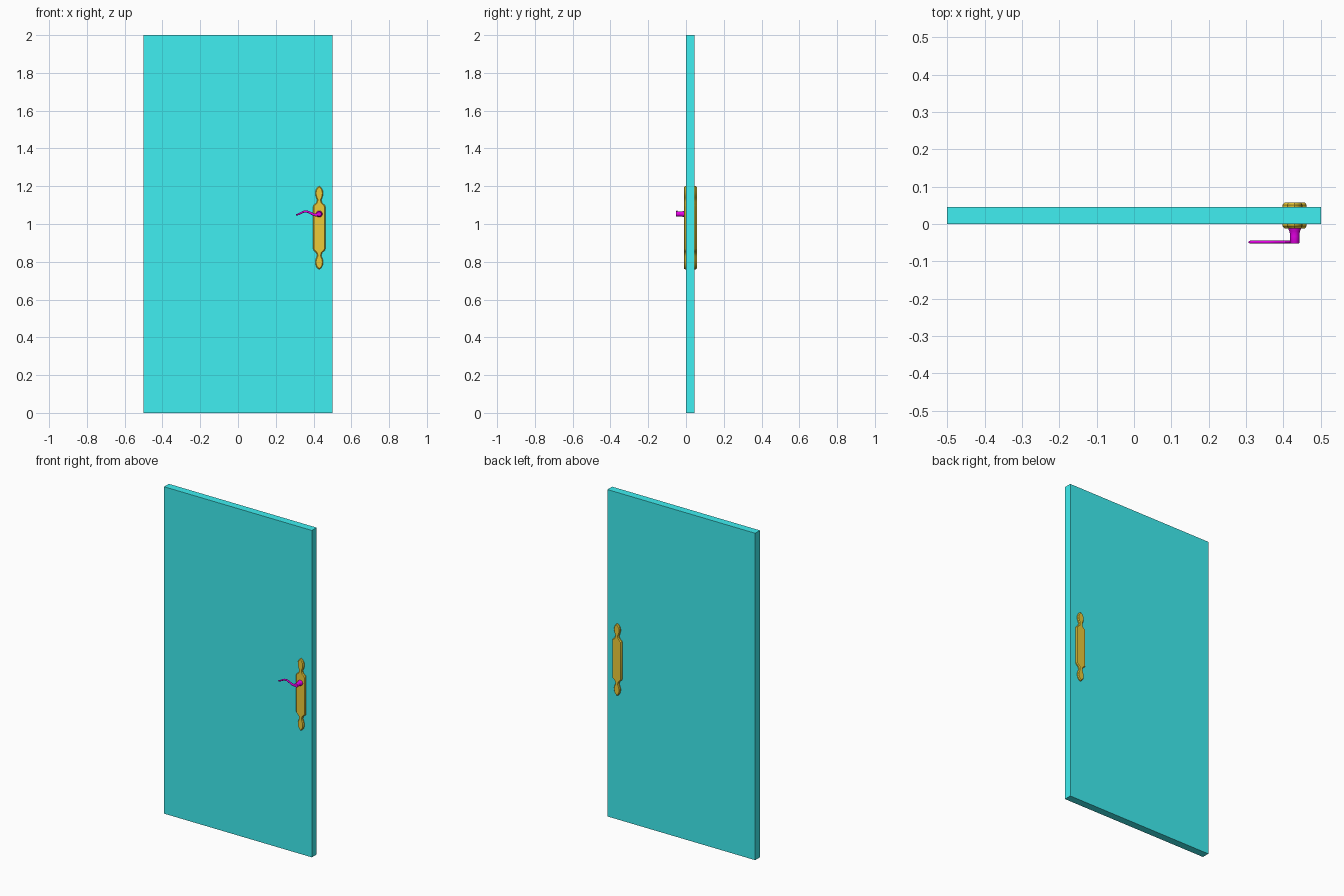
import bpy, bmesh, math
from mathutils import Vector

if "Cube" in bpy.data.objects:
    bpy.data.objects.remove(bpy.data.objects["Cube"])


def make_material(name, color):
    m = bpy.data.materials.new(name)
    m.diffuse_color = color
    m.use_nodes = True
    m.node_tree.nodes["Principled BSDF"].inputs["Base Color"].default_value = m.diffuse_color
    return m


CYAN = make_material("door_cyan", (0.05, 0.86, 0.88, 1))
GOLD = make_material("plate_gold", (0.85, 0.6, 0.04, 1))
MAGENTA = make_material("handle_magenta", (0.8, 0.0, 0.8, 1))


def finish(bm, name, mat, smooth=None):
    bmesh.ops.recalc_face_normals(bm, faces=bm.faces)
    me = bpy.data.meshes.new(name)
    bm.to_mesh(me)
    bm.free()
    ob = bpy.data.objects.new(name, me)
    bpy.context.collection.objects.link(ob)
    me.materials.append(mat)
    if smooth:
        bpy.ops.object.select_all(action='DESELECT')
        ob.select_set(True)
        bpy.context.view_layer.objects.active = ob
        bpy.ops.object.shade_smooth_by_angle(angle=math.radians(smooth))
    return ob


def skin(bm, rings):
    """Join closed rings of points into a capped tube."""
    vs = [[bm.verts.new(p) for p in r] for r in rings]
    n = len(vs[0])
    for a, b in zip(vs, vs[1:]):
        for i in range(n):
            bm.faces.new((a[i], a[(i + 1) % n], b[(i + 1) % n], b[i]))
    bm.faces.new(vs[0])
    bm.faces.new(vs[-1])


# Door slab
bm = bmesh.new()
bmesh.ops.create_cube(bm, size=1)
for v in bm.verts:
    v.co = (v.co.x, 0.0225 + v.co.y * 0.046, v.co.z * 2 + 1)
finish(bm, "door_slab", CYAN)

# Plates: a quarter outline (half width, height from centre) mirrored both ways
PX, PZ = 0.43, 0.98
quarter = [(0.032, 0.112), (0.029, 0.120), (0.022, 0.126), (0.015, 0.133),
           (0.012, 0.143), (0.012, 0.150), (0.016, 0.160), (0.020, 0.172),
           (0.021, 0.184), (0.019, 0.197), (0.014, 0.208), (0.007, 0.216)]
right = [(x, -z) for x, z in reversed(quarter)] + quarter
outline = [(0, -0.220)] + right + [(0, 0.220)] + [(-x, z) for x, z in reversed(right)]


def plate(name, y_door, direction):
    bm = bmesh.new()
    y_mid = y_door + direction * 0.006
    skin(bm, [[(PX + x, y, PZ + z) for x, z in outline] for y in (y_door, y_mid)])
    bmesh.ops.recalc_face_normals(bm, faces=bm.faces)
    front = max((f for f in bm.faces if len(f.verts) > 4),
                key=lambda f: f.calc_center_median().y * direction)
    # bevelled face edge
    bmesh.ops.inset_region(bm, faces=[front], thickness=0.0045, depth=0.0,
                           use_even_offset=True)
    for v in front.verts:
        v.co.y = y_door + direction * 0.0115
    finish(bm, name, GOLD, 30)


plate("front_plate", 0.0, -1)
plate("back_plate", 0.0455, 1)

# Handle stem: turned profile (radius, y)
HZ = 1.053
bm = bmesh.new()
profile = [(0.017, -0.010), (0.0165, -0.014), (0.0145, -0.019), (0.013, -0.025),
           (0.0125, -0.033), (0.0125, -0.051), (0.0115, -0.0525)]
skin(bm, [[(PX + r * math.cos(2 * math.pi * i / 24), y, HZ + r * math.sin(2 * math.pi * i / 24))
           for i in range(24)] for r, y in profile])
finish(bm, "handle_stem", MAGENTA, 40)

# Lever: wavy path (x, z, half height) swept with a rounded section
path = [(0.434, 1.052, 0.0095), (0.424, 1.050, 0.0088), (0.412, 1.048, 0.0078),
        (0.400, 1.050, 0.0070), (0.388, 1.056, 0.0065), (0.376, 1.0625, 0.0060),
        (0.364, 1.066, 0.0056), (0.352, 1.066, 0.0053), (0.340, 1.062, 0.0050),
        (0.329, 1.056, 0.0048), (0.319, 1.051, 0.0046), (0.312, 1.049, 0.0042),
        (0.308, 1.0485, 0.0028), (0.3065, 1.0485, 0.0010)]
bm = bmesh.new()
rings = []
for k, (x, z, h) in enumerate(path):
    a, b = path[max(k - 1, 0)], path[min(k + 1, len(path) - 1)]
    t = Vector((b[0] - a[0], b[1] - a[1])).normalized()
    ring = []
    for i in range(12):
        ang = 2 * math.pi * i / 12
        o = h * math.cos(ang)
        ring.append((x - t.y * o, -0.0485 + min(h, 0.004) * math.sin(ang), z + t.x * o))
    rings.append(ring)
skin(bm, rings)
finish(bm, "handle_lever", MAGENTA, 50)
